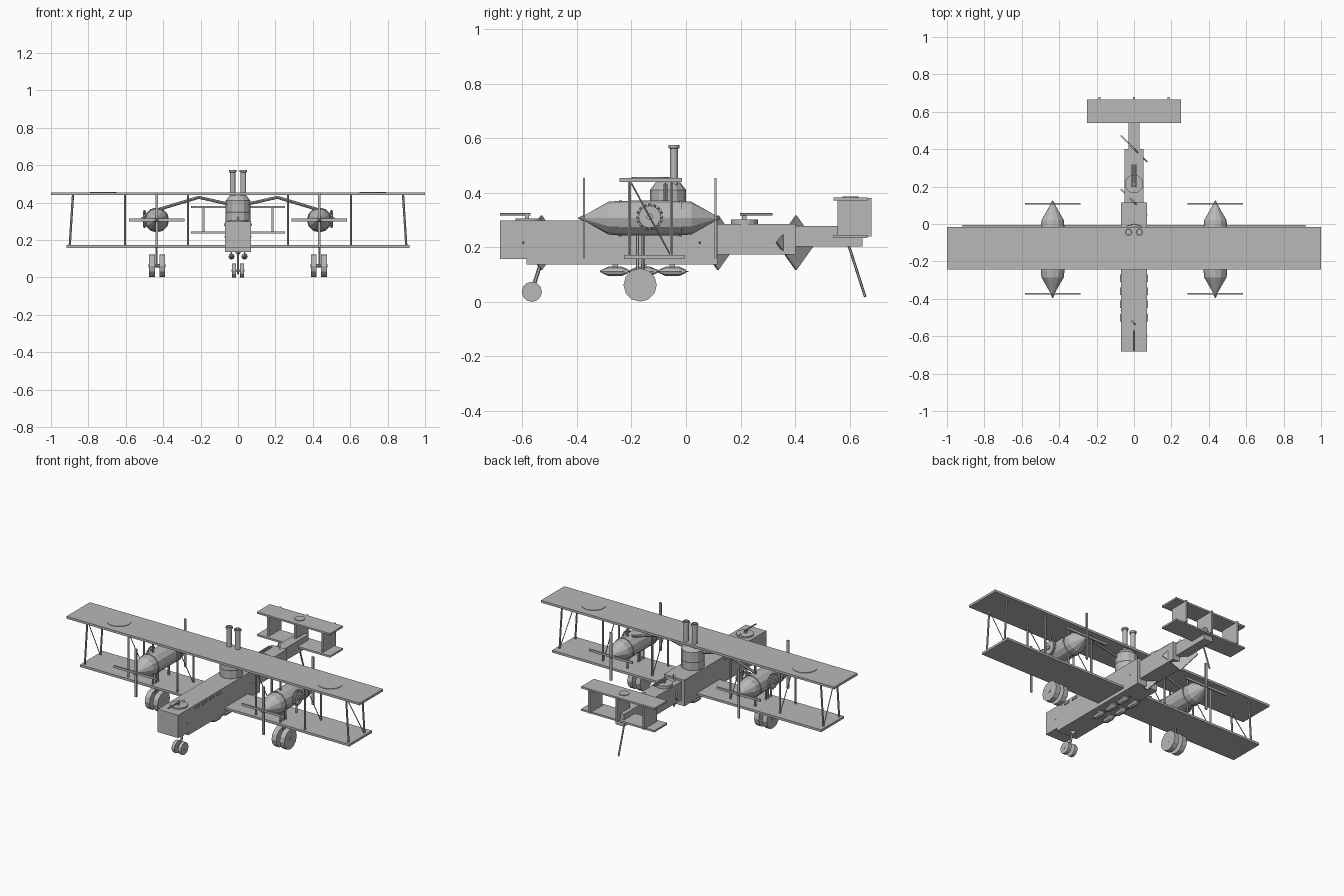
import bpy, bmesh, math
from mathutils import Vector, Matrix

if "Cube" in bpy.data.objects:
    bpy.data.objects.remove(bpy.data.objects["Cube"])

grey = bpy.data.materials.new("plain grey")
grey.diffuse_color = (0.48, 0.48, 0.48, 1)
grey.use_nodes = True
grey.node_tree.nodes["Principled BSDF"].inputs["Base Color"].default_value = grey.diffuse_color


def finish(name, bm):
    bmesh.ops.recalc_face_normals(bm, faces=bm.faces)
    me = bpy.data.meshes.new(name)
    bm.to_mesh(me)
    bm.free()
    me.materials.append(grey)
    ob = bpy.data.objects.new(name, me)
    bpy.context.collection.objects.link(ob)
    return ob


def box(name, x0, x1, y0, y1, z0, z1):
    bm = bmesh.new()
    bmesh.ops.create_cube(bm, size=1)
    for v in bm.verts:
        v.co = Vector(((x0 + x1) / 2 + v.co.x * (x1 - x0),
                       (y0 + y1) / 2 + v.co.y * (y1 - y0),
                       (z0 + z1) / 2 + v.co.z * (z1 - z0)))
    return finish(name, bm)


def rod(name, a, b, r, sides=6, r2=None, turn=0.0):
    a, b = Vector(a), Vector(b)
    d = b - a
    bm = bmesh.new()
    m = (Matrix.Translation((a + b) / 2) @ d.to_track_quat('Z', 'Y').to_matrix().to_4x4()
         @ Matrix.Rotation(turn, 4, 'Z'))
    bmesh.ops.create_cone(bm, cap_ends=True, segments=sides, radius1=r,
                          radius2=r if r2 is None else r2, depth=d.length, matrix=m)
    return finish(name, bm)


def lathe(name, profile, origin, axis, sides):
    """Turn (radius, height) points around 'Y' or 'Z' through origin."""
    bm = bmesh.new()
    rings = []
    for r, h in profile:
        ring = []
        for i in range(sides):
            t = 2 * math.pi * i / sides
            c, s = r * math.cos(t), r * math.sin(t)
            p = (c, h, s) if axis == 'Y' else (c, s, h)
            ring.append(bm.verts.new(Vector(origin) + Vector(p)))
        rings.append(ring)
    for lo, hi in zip(rings, rings[1:]):
        for i in range(sides):
            j = (i + 1) % sides
            bm.faces.new((lo[i], lo[j], hi[j], hi[i]))
    bm.faces.new(rings[0])
    bm.faces.new(rings[-1])
    return finish(name, bm)


# fuselage: stepped boxes from nose to tail
box("nose", -.07, .07, -.682, -.585, .157, .298)
box("fuselage", -.07, .07, -.585, .116, .137, .298)
box("rear_fuselage", -.052, .052, .116, .402, .173, .286)
box("tail_boom", -.03, .03, .402, .646, .203, .279)

# diagonal diamond plates at the fuselage joints
for y in (-.53, .117, .403):
    n = Vector((1, 1, 0)).normalized() * .004
    c = Vector((0, y, .217))
    rod("joint_plate", c - n, c + n, .1, 4)

# wings and tailplanes
box("upper_wing", -1, 1, -.243, -.015, .44, .454)
box("lower_wing", -.918, .918, -.227, -.006, .158, .172)
box("upper_tailplane", -.25, .25, .54, .665, .372, .383)
box("lower_tailplane", -.25, .25, .54, .665, .234, .245)
for x in (-.185, 0, .185):
    box("tail_fin", x - .006, x + .006, .556, .68, .24, .38)
rod("tail_skid", (0, .597, .205), (0, .657, .018), .005)

# raised round plates on the upper surfaces
for x in (-.72, .72):
    rod("wing_disc", (x, -.13, .45), (x, -.13, .457), .07, 16)
rod("tail_disc", (0, .603, .38), (0, .603, .387), .03, 16)

# boiler with two chimneys
lathe("boiler", [(.056, .28), (.066, .30), (.066, .345), (.068, .35), (.066, .355),
                 (.066, .41), (.045, .438)], (0, -.066, 0), 'Z', 12)
for x in (-.029, .029):
    lathe("chimney", [(.015, .42), (.015, .562), (.02, .564), (.02, .575), (.013, .575),
                      (.013, .55)], (x, -.044, 0), 'Z', 12)

# gun positions
rod("front_turret", (0, -.575, .29), (0, -.575, .306), .05, 16)
rod("front_gun", (0, -.682, .321), (0, -.57, .321), .005)
box("front_gun_mount", -.006, .006, -.59, -.575, .30, .32)
rod("rear_turret", (0, .214, .28), (0, .214, .302), .049, 16)
for x in (-.008, .008):
    rod("rear_gun", (x, .197, .321), (x, .317, .321), .005)
box("rear_gun_mount", -.008, .008, .205, .222, .30, .32)

# bombs under the fuselage
for x in (-.035, .035):
    for y in (-.26, -.155, -.05):
        lathe("bomb", [(.003, -.055), (.017, -.025), (.017, .025), (.006, .05)],
              (x, y, .112), 'Y', 8)
        box("bomb_tail", x - .012, x + .012, y + .035, y + .06, .11, .114)
        box("bomb_rack", x - .004, x + .004, y - .01, y + .01, .12, .138)

# nose wheels and leg
rod("nose_leg", (0, -.533, .14), (0, -.565, .037), .007)
rod("nose_axle", (-.034, -.565, .037), (.034, -.565, .037), .006)

for s in (-1, 1):
    rod("nose_wheel", (s * .012, -.565, .037), (s * .032, -.565, .037), .037, 12)
    # side plates along the front fuselage
    for y in (-.29, -.36, -.43, -.5):
        box("side_plate", s * .072 - .003, s * .072 + .003, y - .02, y + .02, .275, .288)

    # engine
    ex = s * .435
    lathe("engine", [(.01, -.372), (.06, -.285), (.063, -.25), (.063, -.24), (.064, -.20),
                     (.064, -.06), (.063, -.02), (.06, .02), (.01, .108)],
          (ex, 0, .307), 'Y', 12)
    for y in (-.24, -.02):
        rod("engine_band", (ex, y - .004, .307), (ex, y + .004, .307), .067, 12)

    # toothed wheel on the outer side of the engine
    gx, gy, gz = s * .50, -.133, .312
    rod("gear", (gx - .009, gy, gz), (gx + .009, gy, gz), .041, 16)
    for i in range(16):
        t = i * math.pi / 8
        d = Vector((0, math.cos(t), math.sin(t)))
        c = Vector((gx, gy, gz))
        rod("gear_tooth", c + d * .036, c + d * .049, .006, 4)
    rod("gear_axle", (s * .44, gy, gz), (s * .517, gy, gz), .012, 8)

    # front and rear four-bladed propellers
    for y, e in ((-.374, -.395), (.108, .126)):
        box("propeller_blade", ex - .148, ex + .148, y - .004, y + .004, .30, .314)
        box("propeller_blade", ex - .007, ex + .007, y - .004, y + .004, .159, .455)
        rod("propeller_hub", (ex, y, .307), (ex, e, .307), .012, 8, .002)

    # steam pipe from boiler to engine
    path = [(s * .05, -.075, .392), (s * .21, -.075, .428), (s * .42, -.075, .365)]
    for a, b in zip(path, path[1:]):
        rod("steam_pipe", a, b, .008, 8)

    # main landing gear
    rod("main_axle", (s * .388, -.168, .062), (s * .478, -.168, .062), .01, 8)
    for x in (.405, .46):
        rod("main_wheel", (s * (x - .016), -.168, .062), (s * (x + .016), -.168, .062), .061, 12)
    for y in (-.178, -.158):
        rod("main_leg", (ex, y, .26), (ex, y, .06), .006)

    # wing struts, with thin cross bracing from front to rear
    for xb, xt in ((.267, .267), (.603, .603), (.9, .882)):
        for y in (-.207, -.053):
            rod("wing_strut", (s * xb, y, .165), (s * xt, y, .447), .006)
        rod("brace_wire", (s * xb, -.053, .165), (s * xt, -.207, .447), .003, 4)
    for y in (-.207, -.053):
        rod("engine_strut", (ex, y, .165), (ex, y, .447), .006)
